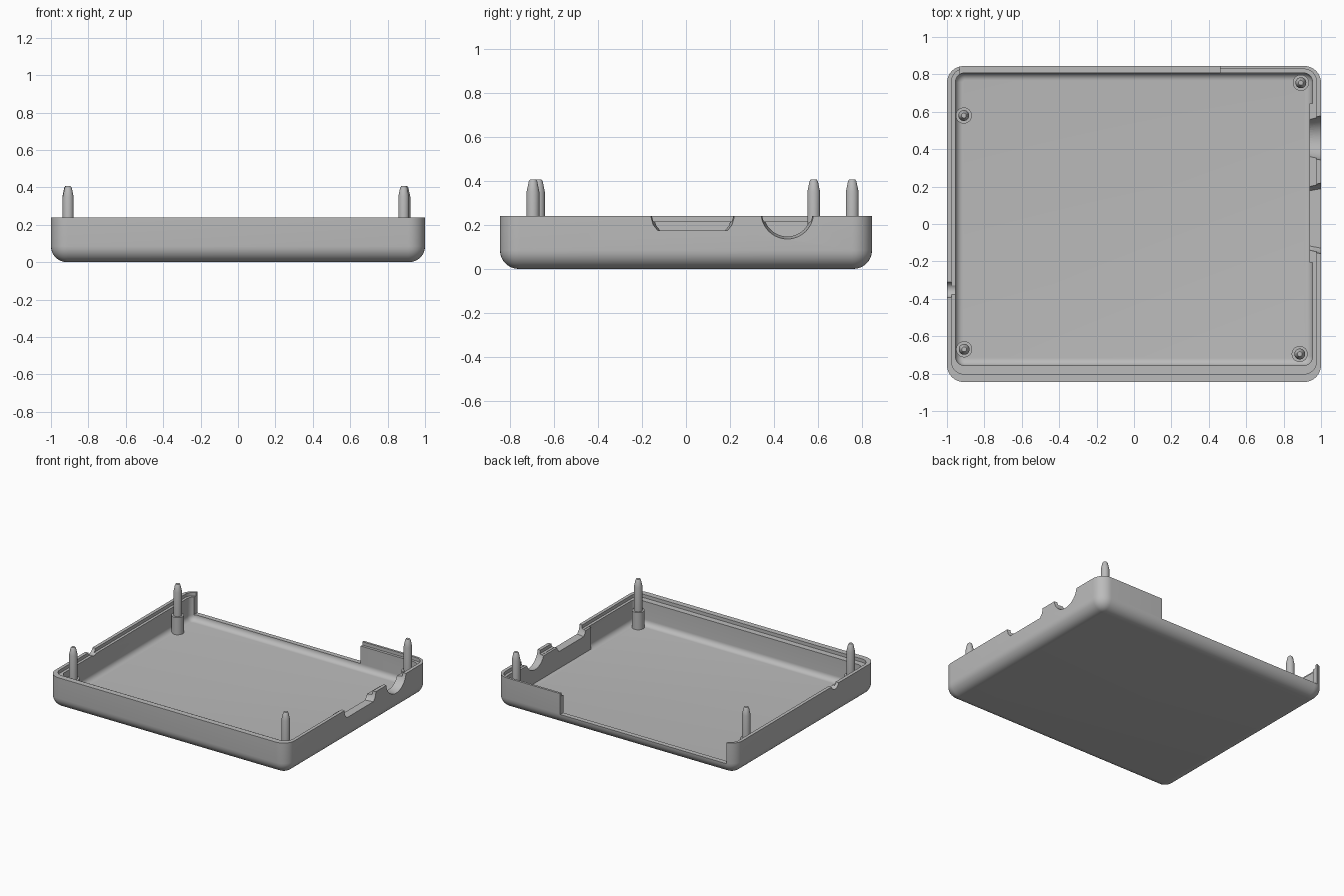
import bpy, bmesh
from math import sin, cos, pi, radians

cube = bpy.data.objects.get("Cube")
if cube:
    bpy.data.objects.remove(cube)

grey = bpy.data.materials.new("plain grey")
grey.use_nodes = True
GREY = (0.5, 0.5, 0.5, 1)
grey.diffuse_color = GREY
grey.node_tree.nodes["Principled BSDF"].inputs["Base Color"].default_value = GREY


def loft(name, rings):
    """Skin a stack of equal-length rings and cap both ends."""
    bm = bmesh.new()
    loops = [[bm.verts.new(p) for p in ring] for ring in rings]
    for a, b in zip(loops, loops[1:]):
        for i in range(len(a)):
            j = (i + 1) % len(a)
            bm.faces.new((a[i], a[j], b[j], b[i]))
    bm.faces.new(loops[0][::-1])
    bm.faces.new(loops[-1])
    bmesh.ops.recalc_face_normals(bm, faces=bm.faces)
    mesh = bpy.data.meshes.new(name)
    bm.to_mesh(mesh)
    bm.free()
    mesh.materials.append(grey)
    ob = bpy.data.objects.new(name, mesh)
    bpy.context.collection.objects.link(ob)
    return ob


def rounded_rect(hx, front, back, r, z, steps=8):
    """Ring with rounded corners, spanning -hx..hx and front..back."""
    pts = []
    centres = [(hx - r, back - r), (r - hx, back - r),
               (r - hx, front + r), (hx - r, front + r)]
    for k, (cx, cy) in enumerate(centres):
        for i in range(steps + 1):
            a = pi / 2 * (k + i / steps)
            pts.append((cx + r * cos(a), cy + r * sin(a), z))
    return pts


def circle(cx, cy, r, z, n=32):
    return [(cx + r * cos(2 * pi * i / n), cy + r * sin(2 * pi * i / n), z)
            for i in range(n)]


def activate(ob):
    bpy.ops.object.select_all(action='DESELECT')
    ob.select_set(True)
    bpy.context.view_layer.objects.active = ob


def cut(ob, cutter):
    mod = ob.modifiers.new("opening", 'BOOLEAN')
    mod.operation = 'DIFFERENCE'
    mod.solver = 'EXACT'
    mod.object = cutter
    activate(ob)
    bpy.ops.object.modifier_apply(modifier=mod.name)


def smooth(ob):
    activate(ob)
    bpy.ops.object.shade_smooth_by_angle(angle=radians(30))


def wall_cutter(name, profile, pivot, x_in, x_out, shrink):
    """Tapered cutter through a side wall from a (y, z) profile."""
    py, pz = pivot
    inner = [(x_in, py + (y - py) * shrink, pz + (z - pz) * shrink) for y, z in profile]
    outer = [(x_out, y, z) for y, z in profile]
    return loft(name, [inner, outer])


def box_cutter(name, x0, x1, y0, y1, z0, z1):
    return loft(name, [[(x0, y0, z), (x1, y0, z), (x1, y1, z), (x0, y1, z)] for z in (z0, z1)])


# Tray shell: rounded outside, stepped rim, filleted floor
HX, HY, TOP, LEDGE, FLOOR = 1.0, 0.845, 0.24, 0.215, 0.04
FIL, IN_FIL, N = 0.085, 0.04, 8
rings = []
for i in range(N + 1):
    a = pi / 2 * i / N
    d = FIL * (1 - sin(a))
    rings.append(rounded_rect(HX - d, d - HY, HY - d, 0.09 - d, FIL * (1 - cos(a))))
rings.append(rounded_rect(HX, -HY, HY, 0.09, TOP))
rings.append(rounded_rect(0.975, -0.802, 0.828, 0.065, TOP))
rings.append(rounded_rect(0.975, -0.802, 0.828, 0.065, LEDGE))
rings.append(rounded_rect(0.955, -0.757, 0.808, 0.05, LEDGE))
for i in range(N + 1):
    a = pi / 2 * i / N
    d = IN_FIL * (1 - cos(a))
    rings.append(rounded_rect(0.955 - d, -0.757 + d, 0.808 - d, 0.05 - d,
                              FLOOR + IN_FIL * (1 - sin(a))))
tray = loft("tray_shell", rings)

# Thickened strip inside the wall with the openings
pad = box_cutter("inner_wall_pad", 0.938, 0.965, -0.205, 0.645, 0.03, LEDGE - 0.002)

# Openings in the walls
round_profile = [(y, z) for y, z, _ in circle(0.46, 0.255, 0.12, 0, 48)]
slot_profile = [(-0.16, 0.3), (-0.16, 0.235), (-0.15, 0.20), (-0.13, 0.175),
                (0.19, 0.175), (0.21, 0.20), (0.22, 0.235), (0.22, 0.3)]
notch_profile = [(y, z) for y, z, _ in circle(-0.352, 0.25, 0.043, 0, 24)]
cutters = [
    wall_cutter("round_opening", round_profile, (0.46, 0.255), 0.92, 1.005, 0.87),
    wall_cutter("slot_opening", slot_profile, (0.03, 0.175), 0.92, 1.005, 0.9),
    wall_cutter("small_notch", notch_profile, (-0.352, 0.25), -0.9, -1.05, 1.0),
    box_cutter("back_opening", -0.93, 0.46, 0.7, 0.95, 0.082, 0.4),
]
for c in cutters:
    cut(tray, c)
for c in cutters[:2]:
    cut(pad, c)
for c in cutters:
    bpy.data.objects.remove(c)
smooth(tray)

# Corner bosses with tapered locating pins
PIN_PROFILE = [(0.043, 0.03), (0.043, 0.17), (0.029, 0.17), (0.029, 0.35),
               (0.019, 0.398), (0.013, 0.407)]
PINS = {"back_left": (0.892, 0.755), "back_right": (-0.91, 0.58),
        "front_right": (-0.908, -0.67), "front_left": (0.886, -0.695)}
for place, (x, y) in PINS.items():
    smooth(loft(place + "_pin", [circle(x, y, r, z) for r, z in PIN_PROFILE]))
